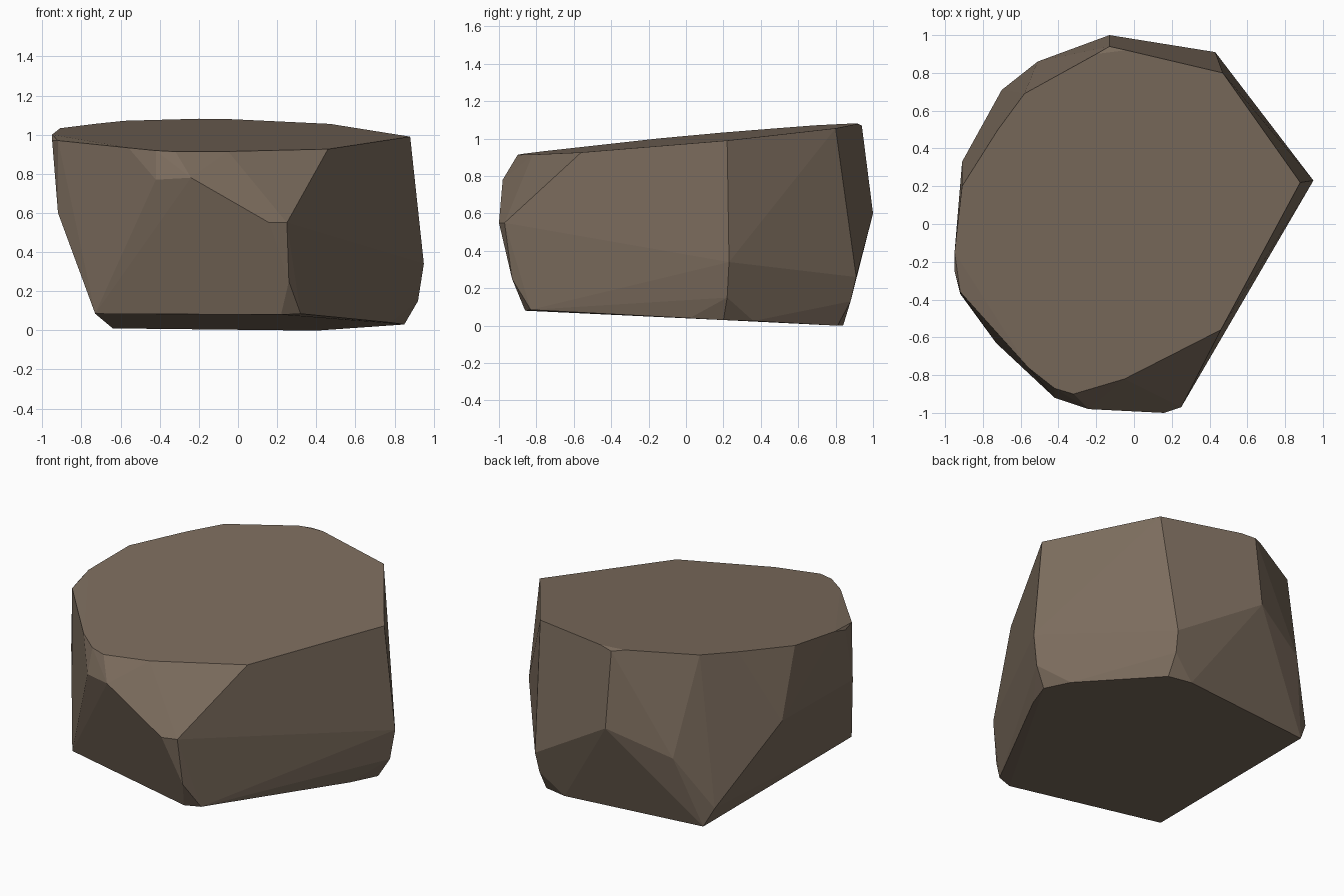
import bpy, bmesh, math


def top_z(x, y):
    """Height of the tilted top face."""
    return 0.991 + 0.095 * y - 0.025 * x


# Outline of the flat top
rim = [(0.88, 0.22), (0.46, -0.56), (-0.05, -0.82), (-0.32, -0.90),
       (-0.42, -0.87), (-0.56, -0.76), (-0.86, -0.36), (-0.95, -0.15),
       (-0.91, 0.20), (-0.72, 0.50), (-0.58, 0.69), (-0.20, 0.90),
       (-0.04, 0.92), (0.47, 0.80)]

# Corners where the side facets meet
sides = [(-0.42, -0.92, 0.77), (-0.24, -0.98, 0.78), (0.16, -1.0, 0.55),
         (0.25, -0.97, 0.55), (0.26, -0.93, 0.25),
         (0.95, 0.23, 0.34), (0.92, 0.22, 0.15),
         (0.43, 0.91, 0.26), (0.42, 0.88, 0.13),
         (-0.13, 1.0, 0.60), (-0.13, 0.94, 1.07), (-0.51, 0.86, 0.455),
         (-0.70, 0.71, 0.13), (-0.91, 0.33, 0.60),
         (-0.92, -0.37, 0.60), (-0.92, -0.36, 0.97), (-0.95, -0.25, 0.97)]

# Outline of the underside, rising slightly toward the front
base = [(-0.73, -0.63, 0.085), (0.22, -0.86, 0.08), (0.32, -0.83, 0.085),
        (0.78, 0.02, 0.04), (0.85, 0.20, 0.03), (0.78, 0.36, 0.025),
        (0.42, 0.81, 0.0), (0.27, 0.84, 0.0), (-0.64, 0.74, 0.01)]

# Wrap the corners in a faceted hull and merge near-flat faces
bm = bmesh.new()
for p in [(x, y, top_z(x, y)) for x, y in rim] + sides + base:
    bm.verts.new(p)
hull = bmesh.ops.convex_hull(bm, input=bm.verts[:])
loose = [v for v in bm.verts if not v.link_faces]
bmesh.ops.delete(bm, geom=loose, context='VERTS')
bmesh.ops.dissolve_limit(bm, angle_limit=math.radians(4),
                         verts=bm.verts[:], edges=bm.edges[:])
bmesh.ops.recalc_face_normals(bm, faces=bm.faces[:])

mesh = bpy.data.meshes.new("rock")
bm.to_mesh(mesh)
bm.free()
rock = bpy.data.objects.new("rock", mesh)
bpy.context.collection.objects.link(rock)

# Brown stone
stone = bpy.data.materials.new("brown_stone")
stone.diffuse_color = (0.20, 0.15, 0.11, 1.0)
mesh.materials.append(stone)
